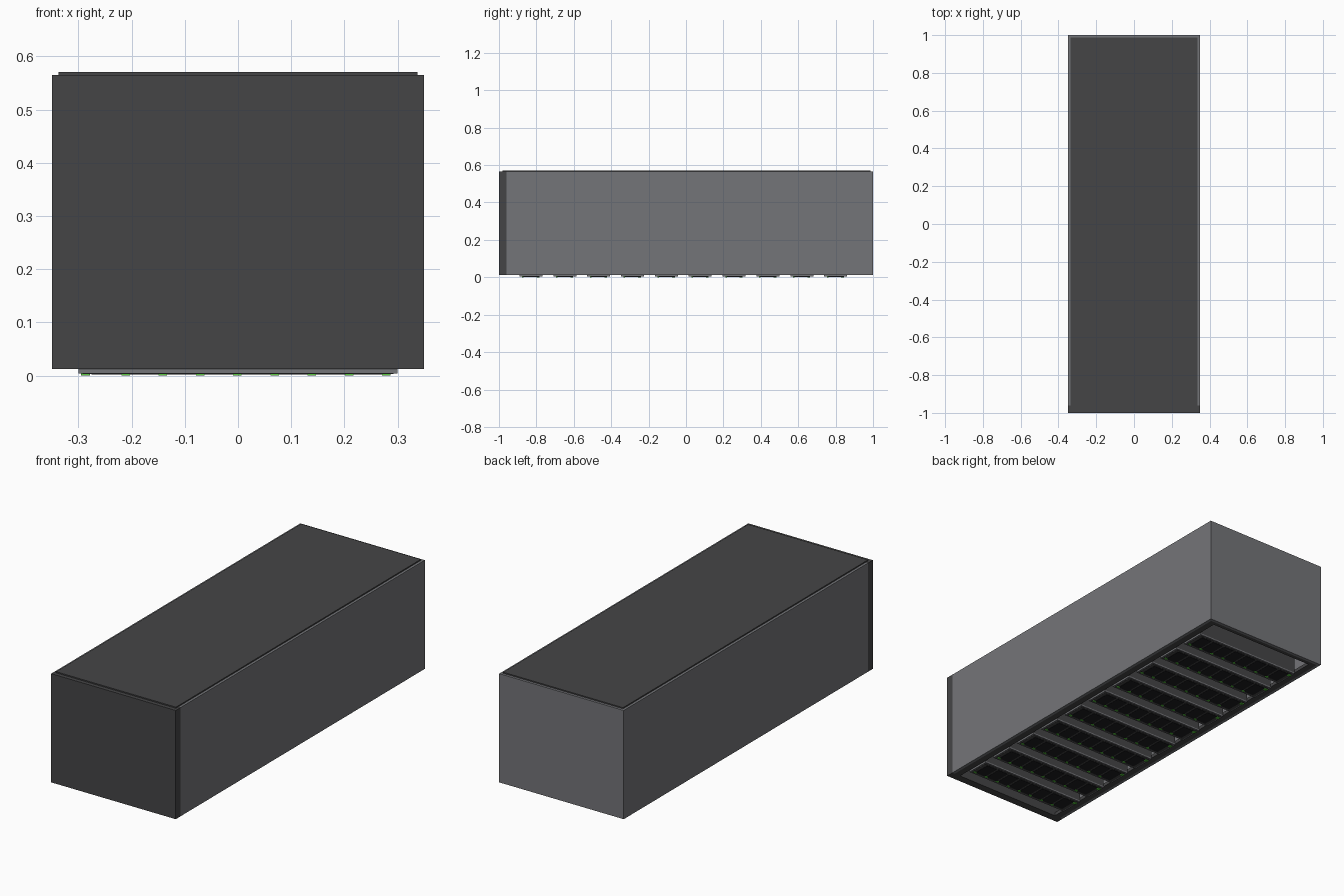
import bpy

if "Cube" in bpy.data.objects:
    bpy.data.objects.remove(bpy.data.objects["Cube"])


def material(name, r, g, b):
    m = bpy.data.materials.new(name)
    m.diffuse_color = (r, g, b, 1)
    m.use_nodes = True
    m.node_tree.nodes["Principled BSDF"].inputs["Base Color"].default_value = m.diffuse_color
    return m


DARK = material("dark_metal", 0.06, 0.06, 0.062)
PANEL = material("panel_grey", 0.175, 0.178, 0.19)
BLACK = material("drive_black", 0.012, 0.012, 0.014)
GREEN = material("led_green", 0.1, 0.6, 0.05)


def box(name, x, y, z, mat):
    """Box from (min, max) ranges on each axis."""
    verts = [(a, b, c) for a in x for b in y for c in z]
    faces = [(0, 1, 3, 2), (4, 6, 7, 5), (0, 4, 5, 1),
             (2, 3, 7, 6), (0, 2, 6, 4), (1, 5, 7, 3)]
    mesh = bpy.data.meshes.new(name)
    mesh.from_pydata(verts, [], faces)
    mesh.materials.append(mat)
    ob = bpy.data.objects.new(name, mesh)
    bpy.context.collection.objects.link(ob)
    return ob


# Cabinet lying on its open face: base, end panel, rear door
BOTTOM, TOP = 0.0125, 0.565
box("cabinet_base", (-0.35, 0.35), (-1, -0.96), (BOTTOM, TOP), DARK)
box("cabinet_end_panel", (-0.335, 0.335), (0.985, 1), (BOTTOM, TOP), PANEL)
box("rear_door", (-0.337, 0.337), (-0.98, 0.987), (0.553, 0.571), DARK)

# Side panels and mounting rails
for side, s in (("left", -1), ("right", 1)):
    box(side + "_panel", sorted((s * 0.335, s * 0.35)), (-0.96, 1), (BOTTOM, TOP), PANEL)
    box(side + "_rail", sorted((s * 0.302, s * 0.335)), (-0.96, 0.985), (BOTTOM, 0.03), DARK)
box("end_rail", (-0.302, 0.302), (0.965, 0.985), (BOTTOM, 0.03), DARK)

# Ten servers, each with a faceplate, eight drive bays and status lights
for i in range(10):
    y = -0.829 + i * 0.181
    n = str(i + 1)
    box("server_body_" + n, (-0.3, 0.3), (y - 0.06, y + 0.06), (0.012, 0.5), DARK)
    box("server_faceplate_" + n, (-0.3, 0.3), (y - 0.0615, y + 0.0615), (0.0045, 0.012), PANEL)
    box("server_bezel_" + n, (-0.292, 0.292), (y - 0.055, y + 0.055), (0.0035, 0.0045), DARK)
    box("power_light_" + n, (-0.295, -0.278), (y + 0.03, y + 0.045), (0, 0.0045), GREEN)
    for j in range(8):
        x = -0.245 + j * 0.07
        d = n + "_" + str(j + 1)
        box("drive_bay_" + d, (x - 0.03, x + 0.03), (y - 0.045, y + 0.045), (0.0022, 0.0035), BLACK)
        box("drive_light_" + d, (x + 0.026, x + 0.042), (y - 0.047, y - 0.039), (0, 0.0035), GREEN)
